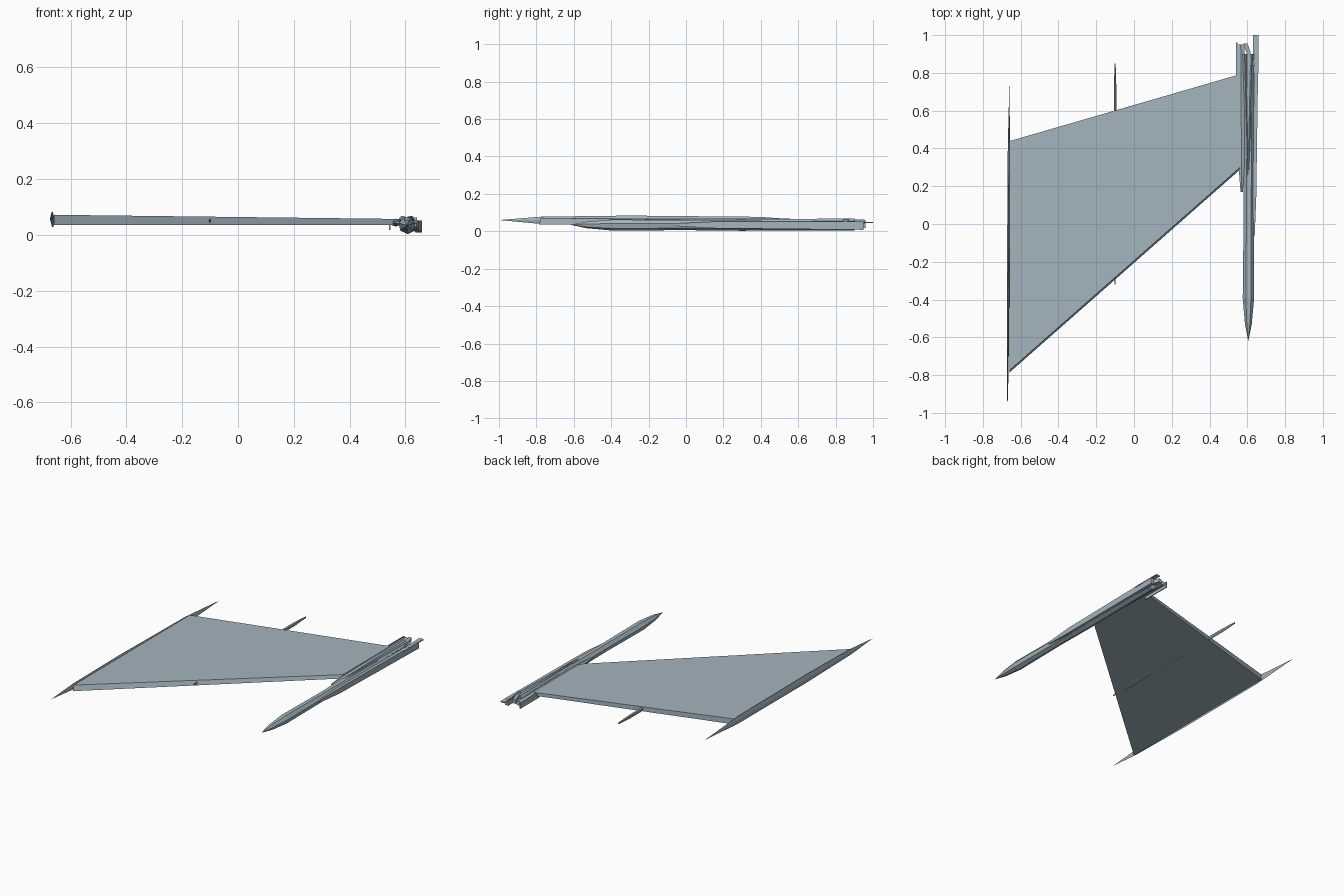
import bpy
import bmesh
from math import cos, sin, pi
from mathutils import Vector

default_cube = bpy.data.objects.get("Cube")
if default_cube:
    bpy.data.objects.remove(default_cube, do_unlink=True)

# Single painted metal colour
metal = bpy.data.materials.new("blue_grey_metal")
metal.use_nodes = True
metal.diffuse_color = (0.37, 0.46, 0.52, 1)
shader = metal.node_tree.nodes["Principled BSDF"]
shader.inputs["Base Color"].default_value = metal.diffuse_color

# Lengthwise profiles: fraction of the length, fraction of the full thickness
NEEDLE = [(0, 0), (0.06, 0.6), (0.15, 1), (0.4, 0.9), (0.6, 1), (1, 0.9)]
SPIKE = [(0, 0), (0.13, 0.7), (0.4, 1), (0.8, 0.9), (1, 0)]
WEDGE = [(0, 0.3), (0.2, 0.8), (1, 1)]
ROD = [(0, 0.3), (0.1, 1), (0.9, 0.9), (1, 0.4)]
PLATE = [(0, 1), (1, 1)]


def skin(name, rings):
    """Bridge rings of points into a closed flat-shaded solid."""
    bm = bmesh.new()
    loops = [[bm.verts.new(point) for point in ring] for ring in rings]
    for near, far in zip(loops, loops[1:]):
        for i in range(len(near)):
            bm.faces.new((near[i - 1], near[i], far[i], far[i - 1]))
    bm.faces.new(loops[0])
    bm.faces.new(loops[-1])
    bmesh.ops.remove_doubles(bm, verts=bm.verts, dist=0.0001)
    bmesh.ops.recalc_face_normals(bm, faces=bm.faces)
    mesh = bpy.data.meshes.new(name)
    bm.to_mesh(mesh)
    bm.free()
    mesh.materials.append(metal)
    part = bpy.data.objects.new(name, mesh)
    bpy.context.collection.objects.link(part)


def spar(name, start, end, half_width, half_height, profile, sides=4, boxy=False):
    """Run a regular cross-section from start to end, scaled by a profile."""
    start, end = Vector(start), Vector(end)
    turn = pi / sides if boxy else 0
    reach = 1 / cos(turn)
    angles = [turn - pi / 2 + 2 * pi * i / sides for i in range(sides)]
    rings = []
    for fraction, scale in profile:
        centre = start.lerp(end, fraction)
        size = scale * reach
        rings.append([centre + Vector((half_width * size * cos(angle), 0,
                                       half_height * size * sin(angle)))
                      for angle in angles])
    skin(name, rings)


def wing_rib(x):
    """Chord section of the swept wing, slightly thicker toward the tip."""
    leading, trailing = 0.88 * x - 0.2, 0.29 * x + 0.63
    bottom, top = 0.036, 0.064 - 0.012 * x
    bevel = 0.006
    return [(x, leading - bevel, bottom), (x, trailing, bottom),
            (x, trailing, top), (x, leading + bevel, top)]


# Swept wing panel
skin("wing_panel", [wing_rib(x) for x in (-0.66, 0.56)])

# Thin blade along the wing tip, spiked at both ends
spar("tip_blade", start=(-0.67, -1, 0.06), end=(-0.66, 0.75, 0.05),
     half_width=0.007, half_height=0.028, profile=SPIKE)

# Slim pod through the middle of the wing
spar("middle_pod", start=(-0.1, -0.32, 0.05), end=(-0.1, 0.85, 0.05),
     half_width=0.008, half_height=0.015, profile=ROD, sides=6)

# Long root pod with a pointed nose
spar("root_pod", start=(0.605, -0.62, 0.035), end=(0.61, 0.9, 0.033),
     half_width=0.031, half_height=0.031, profile=NEEDLE, sides=7)

# Outer side armour and the thin plate behind it
spar("outer_side_panel", start=(0.636, -0.06, 0.035), end=(0.648, 0.95, 0.03),
     half_width=0.011, half_height=0.022, profile=WEDGE, boxy=True)
spar("outer_tail_plate", start=(0.645, 0.8, 0.048), end=(0.645, 1, 0.048),
     half_width=0.015, half_height=0.003, profile=PLATE, boxy=True)

# Inner fairing that carries the wing root, with its small fin
spar("inner_fairing", start=(0.57, 0.17, 0.044), end=(0.565, 0.95, 0.044),
     half_width=0.024, half_height=0.014, profile=WEDGE, sides=6)
spar("inner_fin", start=(0.544, 0.76, 0.037), end=(0.544, 0.96, 0.037),
     half_width=0.003, half_height=0.02, profile=PLATE, boxy=True)

# Pair of raised ridges spreading along the back of the pod
for side, rear_x in (("inner", 0.585), ("outer", 0.625)):
    spar(side + "_ridge", start=(0.604, 0.2, 0.055), end=(rear_x, 0.9, 0.055),
         half_width=0.01, half_height=0.013, profile=WEDGE)

# Slanted tail brace between the rear blocks
spar("tail_brace", start=(0.63, 0.84, 0.05), end=(0.59, 0.955, 0.05),
     half_width=0.011, half_height=0.012, profile=PLATE, boxy=True)
